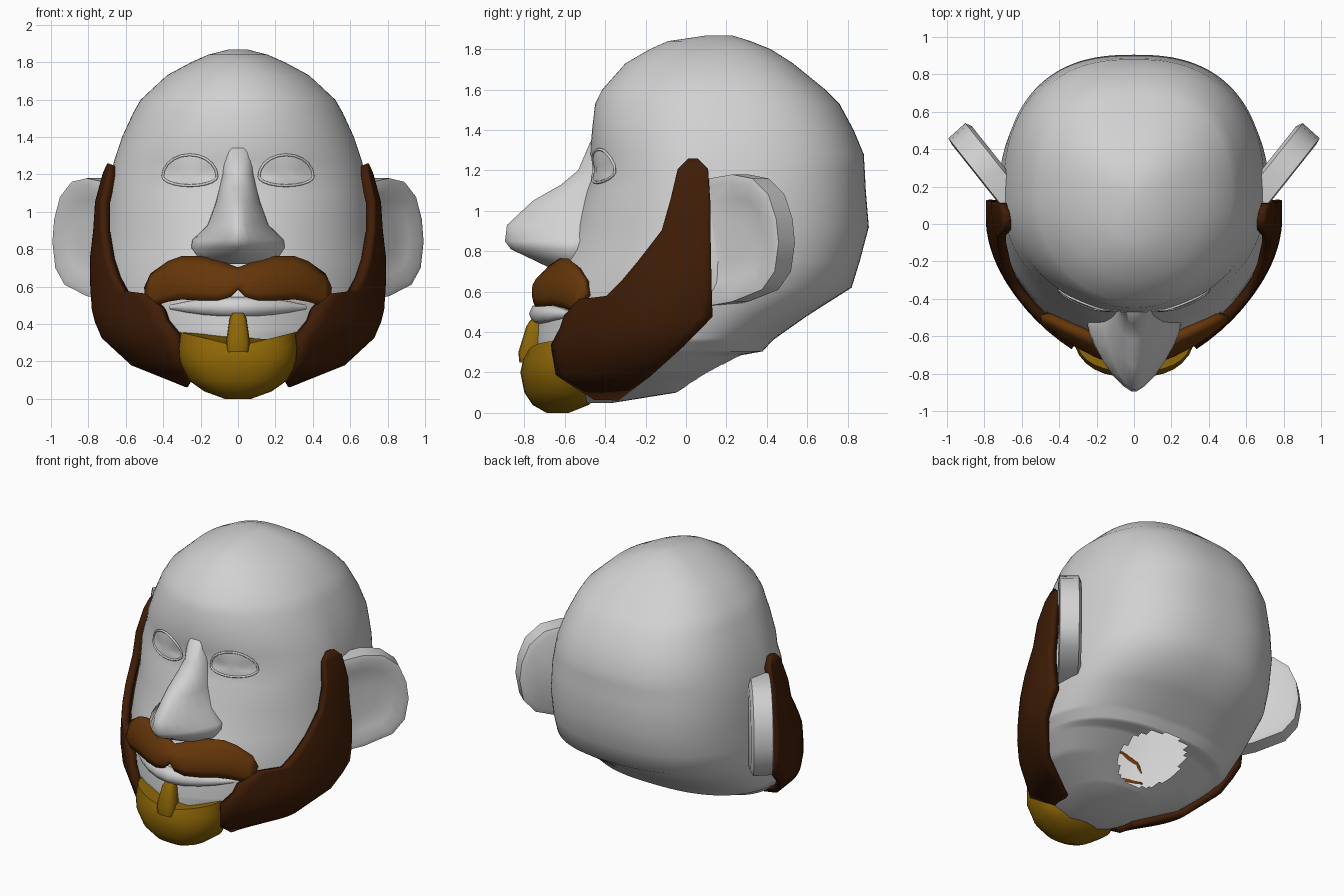
import bpy, bmesh
from math import sin, cos, pi
from mathutils import Vector

cube = bpy.data.objects.get("Cube")
if cube:
    bpy.data.objects.remove(cube, do_unlink=True)


def material(name, r, g, b):
    m = bpy.data.materials.new(name)
    m.use_nodes = True
    m.diffuse_color = (r, g, b, 1)
    m.node_tree.nodes["Principled BSDF"].inputs["Base Color"].default_value = (r, g, b, 1)
    return m


skin = material("skin grey", .64, .64, .64)
dark_brown = material("dark brown", .05, .012, .002)
brown = material("chestnut brown", .13, .037, .003)
gold = material("mustard gold", .27, .135, .002)


def finish(name, verts, faces, mat, angle=45, thickness=0):
    mesh = bpy.data.meshes.new(name)
    mesh.from_pydata(verts, [], faces)
    bm = bmesh.new()
    bm.from_mesh(mesh)
    bmesh.ops.recalc_face_normals(bm, faces=bm.faces)
    bm.to_mesh(mesh)
    bm.free()
    ob = bpy.data.objects.new(name, mesh)
    bpy.context.collection.objects.link(ob)
    mesh.materials.append(mat)
    if thickness:
        mod = ob.modifiers.new("thickness", 'SOLIDIFY')
        mod.thickness = thickness
        mod.offset = 0
    bpy.ops.object.select_all(action='DESELECT')
    ob.select_set(True)
    bpy.context.view_layer.objects.active = ob
    bpy.ops.object.shade_smooth_by_angle(angle=angle * pi / 180)


def grid_faces(rows, cols, wrap=False):
    span = cols if wrap else cols - 1
    return [(i * cols + j, i * cols + (j + 1) % cols,
             (i + 1) * cols + (j + 1) % cols, (i + 1) * cols + j)
            for i in range(rows - 1) for j in range(span)]


def power(v, n):
    return abs(v) ** (2 / n) * (1 if v > 0 else -1)


def loft(name, rows, mat, front, back, segs=24, lift=0, keep=None, angle=45):
    """Stack horizontal rings: height, half width, widest y, front y, back y."""
    verts = []
    for k, (z, w, yc, yf, yb) in enumerate(rows):
        nf = front(z)
        for j in range(segs):
            t = 2 * pi * j / segs
            n, d = (back, yb - yc) if sin(t) > 0 else (nf, yc - yf)
            x = w * power(cos(t), n)
            up = lift * abs(x) if k == 0 else 0
            verts.append((x, yc + d * power(sin(t), n), z + up))
    faces = grid_faces(len(rows), segs, True)
    if keep:
        faces = [f for f in faces if keep(sum((Vector(verts[i]) for i in f), Vector()) / 4)]
    last = (len(rows) - 1) * segs
    faces += [tuple(range(segs)), tuple(range(last, last + segs))]
    finish(name, verts, faces, mat, angle)


# Head, with an open neck underneath
HEAD = [(1.868, .05, .17, .1, .23), (1.84, .16, .17, -.09, .32), (1.8, .25, .17, -.18, .42),
        (1.73, .38, .16, -.3, .53), (1.6, .52, .15, -.415, .69), (1.53, .56, .14, -.45, .76),
        (1.4, .62, .14, -.465, .83), (1.28, .66, .13, -.475, .88), (1.2, .68, .12, -.455, .885),
        (1.1, .7, .12, -.495, .89), (.92, .71, .1, -.55, .905), (.75, .73, .05, -.62, .86),
        (.62, .73, 0, -.69, .82), (.48, .72, -.05, -.73, .6), (.36, .69, -.1, -.74, .43),
        (.305, .64, -.12, -.74, .38), (.285, .62, -.13, -.74, .28),
        (.2, .52, -.2, -.74, .12), (.1, .28, -.35, -.7, -.05), (.05, .12, -.45, -.6, -.36)]


def face_power(z):
    return 1.56 + .44 * min(1, max(0, (z - .5) / .6))


def section(z):
    for a, b in zip(HEAD, HEAD[1:]):
        if b[0] <= z <= a[0]:
            t = (a[0] - z) / (a[0] - b[0])
            return [p + (q - p) * t for p, q in zip(a[1:], b[1:])]


def front_y(x, z):
    w, yc, yf, _ = section(z)
    n = face_power(z)
    return yc - (yc - yf) * max(0, 1 - abs(x / w) ** n) ** (1 / n)


def side_x(y, z):
    w, yc, yf, yb = section(z)
    n, d = (2.5, yb - yc) if y > yc else (face_power(z), yc - yf)
    return w * max(0, 1 - (abs(y - yc) / d) ** n) ** (1 / n)


# Extra rings near the neck keep its opening round
levels = sorted({h[0] for h in HEAD} | {.1 + .01 * i for i in range(1, 30)}, reverse=True)
loft("head", [(z, *section(z)) for z in levels], skin, face_power, 2.5, 112,
     keep=lambda c: c.z > .4 or (c.x / .22) ** 2 + ((c.y - .18) / .2) ** 2 > 1)

# Nose
loft("nose", [(1.34, .09, -.4, -.475, -.36), (1.2, .085, -.42, -.535, -.38),
              (1.13, .1, -.45, -.62, -.4), (1.05, .12, -.48, -.76, -.4),
              (.93, .165, -.5, -.89, -.42), (.85, .245, -.52, -.9, -.45),
              (.81, .25, -.54, -.87, -.45), (.72, .2, -.55, -.68, -.45)],
     skin, lambda z: 1.45 + .5 * min(1, max(0, (z - .9) / .25)), 2, 26, angle=70)


def tube(name, points, radii, mat, closed=False):
    cu = bpy.data.curves.new(name, 'CURVE')
    cu.dimensions = '3D'
    cu.bevel_depth = 1
    cu.bevel_resolution = 2
    cu.use_fill_caps = True
    sp = cu.splines.new('POLY')
    sp.points.add(len(points) - 1)
    for p, co, r in zip(sp.points, points, radii):
        p.co = (*co, 1)
        p.radius = r
    sp.use_cyclic_u = closed
    sp.use_smooth = True
    cu.materials.append(mat)
    ob = bpy.data.objects.new(name, cu)
    bpy.context.collection.objects.link(ob)


# Lower lip
xs = [-.36 + .09 * i for i in range(9)]
tube("lower_lip", [(x, front_y(x, .49) + .005, .49) for x in xs],
     [.055 - .32 * x * x for x in xs], skin)

EAR = [(-.1, 1.15), (.12, 1.18), (.25, 1.16), (.35, 1.08), (.4, .96),
       (.415, .84), (.39, .7), (.31, .61), (.12, .55), (-.1, .52)]
# Beard rows: height, front y, back y; the lower ones start from an x on the face
BEARD = [(1.25, .02, .06), (1.2, -.03, .11), (1.05, -.06, .12), (.9, -.1, .12),
         (.75, -.21, .12), (.65, -.29, .12)]
BEARD += [(z, front_y(x, z), y) for z, x, y in
          [(.575, .57, .12), (.56, .45, .12), (.48, .38, .12), (.42, .36, .06),
           (.34, .3, -.02), (.2, .28, -.18), (.085, .22, -.34)]]

for side, s in (("left", 1), ("right", -1)):
    # Almond eye: a shallow dome framed by a thin lid
    rings = []
    for r in (1, .7, .35):
        for j in range(20):
            t = 2 * pi * j / 20
            h = .115 if sin(t) > 0 else .05
            x, z = .257 + .145 * r * cos(t), 1.19 + h * r * sin(t)
            rings.append((s * x, front_y(x, z) - .005 - .01 * (1 - r * r), z))
    finish(side + "_eye", rings, grid_faces(3, 20, True) + [tuple(range(40, 60))], skin)
    tube(side + "_eyelid", rings[:20], [.007] * 20, skin, True)

    # Ear: thick tilted plate with a softly dished front
    out, back = Vector((.62 * s, .78, 0)), Vector((-.1 * s, .09, 0))
    root = Vector((.74 * s, .13, 0))
    verts = []
    for scale, depth in ((.3, .22), (.65, .18), (.88, 0), (1, .05), (1, .95), (.88, 1.08)):
        for u, z in EAR:
            u, z = .12 + (u - .12) * scale, .86 + (z - .86) * scale
            verts.append(root + out * u + back * depth + Vector((0, 0, z)))
    n = len(EAR)
    finish(side + "_ear", verts, grid_faces(6, n, True)
           + [tuple(range(n)), tuple(range(5 * n, 6 * n))], skin, 60)

    # Side beard wrapped around the jaw, hugging the head at the temples
    verts = []
    for z, y0, y1 in BEARD:
        yc = section(z)[1]
        for j in range(13):
            y = y0 + (y1 - y0) * j / 12
            x = side_x(y, z)
            push = Vector((x, y - yc)).normalized() * (.037 - .12 * max(0, z - 1.05))
            verts.append((s * (x + push.x), y + push.y, z))
    finish(side + "_beard", verts, grid_faces(len(BEARD), 13), dark_brown, 45, .05)

# Moustache: x, upper edge, lower edge
HALF = [(.48, .59, .495), (.45, .66, .5), (.36, .725, .525), (.29, .75, .535),
        (.2, .75, .53), (.1, .725, .53), (.04, .7, .55)]
verts = []
for x, top, low in [(-x, t, b) for x, t, b in HALF] + [(0, .685, .59)] + HALF[::-1]:
    for j in range(6):
        z = low + (top - low) * j / 5
        verts.append((x, front_y(x, z) - .025 - .025 * sin(pi * j / 5), z))
finish("moustache", verts, grid_faces(15, 6), brown, 50, .05)

# Chin beard, dipping in the middle of its top edge
loft("chin_beard", [(.28, .31, -.6, -.79, -.5), (.27, .32, -.6, -.805, -.47),
                    (.2, .315, -.59, -.82, -.44), (.1, .265, -.58, -.8, -.43),
                    (.04, .18, -.59, -.76, -.48), (0, .07, -.63, -.69, -.58)],
     gold, lambda z: 2.4, 2, 28, .25)

# Lip tuft
loft("lip_tuft", [(.46, .03, -.74, -.77, -.7), (.43, .045, -.75, -.79, -.7),
                  (.3, .065, -.77, -.83, -.7), (.25, .06, -.77, -.825, -.7)],
     gold, lambda z: 3, 3, 12)
